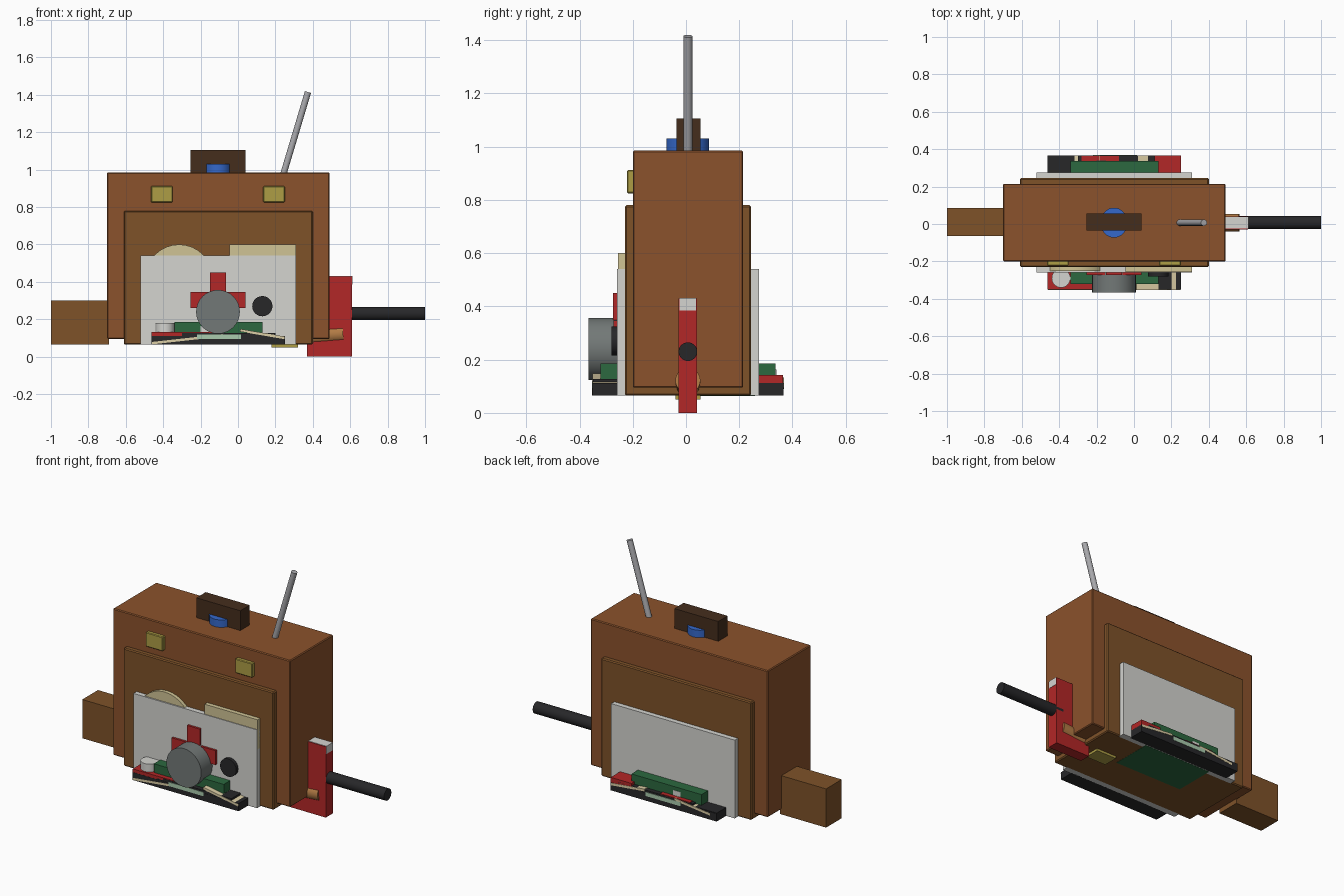
import bpy, math
from mathutils import Vector

if "Cube" in bpy.data.objects:
    bpy.data.objects.remove(bpy.data.objects["Cube"])

CY = 0.007  # depth centre of the case
COLS = dict(brown=(.26, .085, .025), wood=(.21, .085, .022), dark=(.06, .027, .012),
            white=(.66, .66, .63), red=(.45, .02, .02), black=(.02, .02, .022),
            green=(.025, .14, .05), mint=(.4, .6, .42), tan=(.63, .55, .30),
            cream=(.72, .62, .38), brass=(.42, .34, .06), blue=(.035, .14, .6),
            grey=(.17, .19, .185), steel=(.4, .4, .42), copper=(.45, .2, .06))
mats = {}


def paint(o, name, col):
    o.name = name
    if col not in mats:
        mats[col] = bpy.data.materials.new(col)
        mats[col].diffuse_color = (*COLS[col], 1)
    o.data.materials.append(mats[col])
    return o


def box(name, x, y, z, col, bevel=0, tilt=0):
    bpy.ops.mesh.primitive_cube_add(size=1, location=[(a[0] + a[1]) / 2 for a in (x, y, z)])
    o = bpy.context.object
    o.scale = [a[1] - a[0] for a in (x, y, z)]
    bpy.ops.object.transform_apply(location=False, rotation=False, scale=True)
    o.rotation_euler.y = tilt
    if bevel:
        m = o.modifiers.new("bevel", 'BEVEL')
        m.width, m.segments = bevel, 1
    return paint(o, name, col)


def rod(name, a, b, r, col):
    a, b = Vector(a), Vector(b)
    d = b - a
    bpy.ops.mesh.primitive_cylinder_add(vertices=32, radius=r, depth=d.length, location=(a + b) / 2,
                                        rotation=d.to_track_quat('Z', 'Y').to_euler())
    bpy.ops.object.shade_smooth_by_angle(angle=math.radians(40))
    return paint(bpy.context.object, name, col)


# Case with stepped panels on front and back
box("case", (-.70, .49), (-.20, .215), (.095, .985), "brown", .005)
box("case_panel", (-.61, .40), (-.23, .245), (.065, .78), "wood", .006)
box("white_panel_front", (-.52, .31), (-.26, -.22), (.065, .54), "white")
box("white_panel_back", (-.52, .31), (.235, .275), (.065, .54), "white")
box("side_block", (-1, -.69), (-.065, .085), (.065, .30), "wood")

# Handle, button and antenna on top
box("top_handle", (-.255, .04), (-.035, .055), (.97, 1.105), "dark")
button = rod("top_button", (-.107, CY, .96), (-.107, CY, 1.03), .08, "blue")
button.scale.x = .9
rod("antenna", (.235, CY, .95), (.374, CY, 1.415), .017, "steel")

# Front fittings
for x in (-.465, .135):
    box("latch", (x, x + .115), (-.222, -.19), (.825, .912), "brass", .004)
rod("dial_disc", (-.315, -.252, .42), (-.315, -.22, .42), .18, "tan")
box("label_bar", (-.045, .31), (-.256, -.22), (.42, .60), "tan")
box("cross_horizontal", (-.255, .04), (-.273, -.25), (.26, .347), "red")
box("cross_vertical", (-.15, -.065), (-.2735, -.25), (.15, .45), "red")
rod("knob", (-.107, -.367, .24), (-.107, -.25, .24), .117, "grey")
rod("black_dot", (.13, -.28, .27), (.13, -.25, .27), .054, "black")

# Shelf of layered strips, once on the front and once on the back
for side, inner, outer in (("front", -.25, -.352), ("back", .265, .367)):
    s = -1 if side == "front" else 1

    def shelf(name, x, z, col, inset=0.0, tilt=0):
        y = sorted((inner, outer - s * inset))
        box(f"{name}_{side}", x, y, z, col, 0, tilt)

    shelf("shelf_base", (-.462, .25), (.065, .112), "black", .001)
    shelf("shelf_middle", (-.30, .20), (.105, .128), "black", .002)
    shelf("pale_strip", (-.22, .015), (.094, .118), "mint", -.001)
    shelf("green_board", (-.34, .13), (.12, .185), "green", .03)
    shelf("white_insert", (-.20, -.15), (.13, .163), "white", .028)
    shelf("red_strip_mid", (-.28, -.08), (.112, .132), "red", .003)
    if s < 0:
        shelf("red_strip_left", (-.462, -.26), (.108, .132), "red", .002)
        shelf("plank_left", (-.46, -.08), (.087, .10), "cream", -.0005, -.11)
        shelf("plank_right", (.01, .25), (.114, .128), "cream", 0, .17)
        rod("white_peg", (-.39, -.29, .12), (-.39, -.29, .18), .05, "white")
    else:
        shelf("black_cap", (-.462, -.28), (.10, .116), "black", .002)
        shelf("red_strip_right", (.11, .25), (.11, .143), "red", .002)
        shelf("plank_left", (-.42, -.18), (.104, .118), "cream", -.0005, -.12)
        shelf("plank_right", (.02, .248), (.108, .122), "cream", -.0005, .10)

# Side bracket, red L with a pale cap, and crank rod
box("bracket_post", (.488, .61), (-.029, .041), (0, .43), "red")
box("bracket_foot", (.37, .50), (-.0285, .0405), (0, .10), "red")
box("bracket_cap", (.489, .612), (-.025, .037), (.385, .432), "white")
rod("crank_rod", (.56, CY, .23), (1, CY, .23), .035, "black")
rod("bracket_pin", (.40, CY, .11), (.562, CY, .122), .047, "copper")

# Underside
box("bottom_pad", (.18, .32), (-.04, .054), (.05, .10), "brass")
box("bottom_board", (-.34, .13), (0, .26), (.064, .09), "green")

for m in bpy.data.materials:
    if m.users and not m.is_grease_pencil:
        m.use_nodes = True
        m.node_tree.nodes["Principled BSDF"].inputs["Base Color"].default_value = m.diffuse_color
